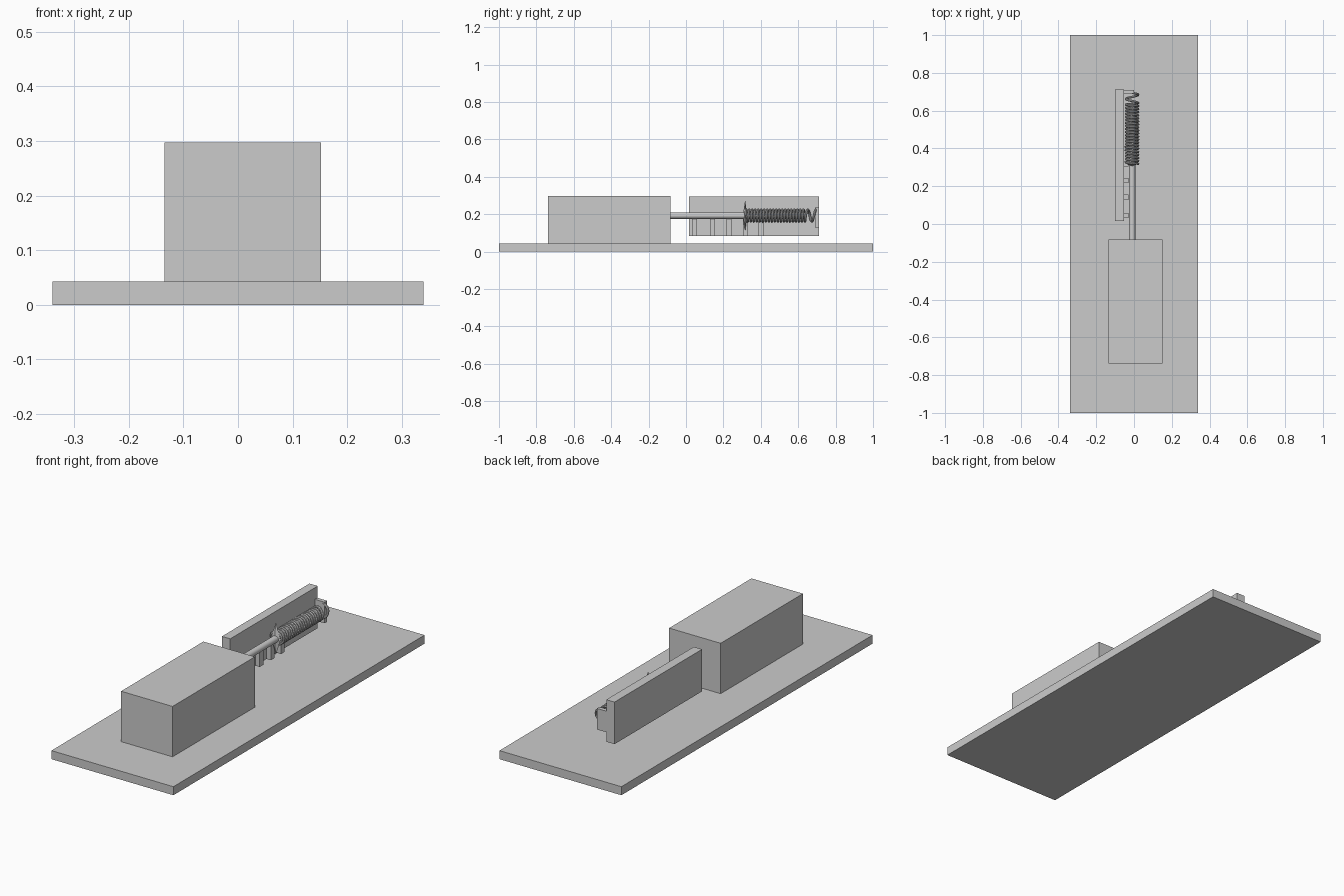
import bpy, bmesh, math
from mathutils import Matrix, Vector

if "Cube" in bpy.data.objects:
    bpy.data.objects.remove(bpy.data.objects["Cube"])

AX, AZ = -0.01, 0.193  # axis shared by rod and spring


def box(name, x0, x1, y0, y1, z0, z1):
    bm = bmesh.new()
    bmesh.ops.create_cube(bm, size=1)
    bmesh.ops.scale(bm, vec=(x1 - x0, y1 - y0, z1 - z0), verts=bm.verts)
    bmesh.ops.translate(bm, vec=((x0 + x1) / 2, (y0 + y1) / 2, (z0 + z1) / 2), verts=bm.verts)
    return finish(name, bm)


def finish(name, bm):
    me = bpy.data.meshes.new(name)
    bm.to_mesh(me)
    bm.free()
    ob = bpy.data.objects.new(name, me)
    bpy.context.collection.objects.link(ob)
    return ob


def smooth(ob):
    bpy.ops.object.select_all(action='DESELECT')
    ob.select_set(True)
    bpy.context.view_layer.objects.active = ob
    bpy.ops.object.shade_smooth_by_angle()


# Base, housing and scale plate with its end stop
box("base_plate", -0.34, 0.34, -1, 1, 0, 0.043)
box("housing", -0.135, 0.152, -0.738, -0.083, 0.043, 0.297)
box("scale_plate", -0.10, -0.054, 0.015, 0.712, 0.083, 0.295)
box("end_stop", -0.054, 0.0, 0.69, 0.71, 0.13, 0.236)

# Scale marks along the plate
for i, y in enumerate((0.045, 0.142, 0.23, 0.318, 0.40)):
    box(f"scale_mark_{i + 1}", -0.054, -0.03, y - 0.014, y + 0.014, 0.083, 0.177)

# Push rod, running into the spring
bm = bmesh.new()
bmesh.ops.create_cone(bm, cap_ends=True, segments=32, radius1=0.017, radius2=0.017, depth=0.73)
bmesh.ops.rotate(bm, cent=(0, 0, 0), matrix=Matrix.Rotation(math.pi / 2, 3, 'X'), verts=bm.verts)
bmesh.ops.translate(bm, vec=(AX, 0.275, AZ), verts=bm.verts)
smooth(finish("push_rod", bm))

# Double-pointed needle
bm = bmesh.new()
bmesh.ops.create_cone(bm, cap_ends=False, segments=4, radius1=1, radius2=0, depth=1,
                      matrix=Matrix.Translation((0, 0, 0.5)))
for v in bm.verts:
    v.co = Vector((AX + v.co.x * 0.026, 0.316 + v.co.y * 0.012, AZ + v.co.z * 0.082))
geo = bmesh.ops.duplicate(bm, geom=bm.verts[:] + bm.edges[:] + bm.faces[:])["geom"]
for v in geo:
    if isinstance(v, bmesh.types.BMVert):
        v.co.z = 2 * AZ - v.co.z
bmesh.ops.remove_doubles(bm, verts=bm.verts, dist=1e-5)
bmesh.ops.recalc_face_normals(bm, faces=bm.faces)
finish("needle", bm)

# Spring: compressed coils, then one stretched turn to the end stop
TURNS, STEPS = 20, 24
cu = bpy.data.curves.new("spring", 'CURVE')
cu.dimensions = '3D'
cu.bevel_depth = 0.0065
cu.bevel_resolution = 2
cu.use_fill_caps = True
sp = cu.splines.new('POLY')
n = int((TURNS + 1.25) * STEPS)
sp.points.add(n)
for i in range(n + 1):
    t = i / STEPS
    y = 0.318 + 0.322 * min(t / TURNS, 1) + 0.055 * max(t - TURNS, 0) / 1.25
    a = 2 * math.pi * t
    sp.points[i].co = (AX + 0.032 * math.cos(a), y, AZ + 0.032 * math.sin(a), 1)
tmp = bpy.data.objects.new("spring", cu)
bpy.context.collection.objects.link(tmp)
bpy.ops.object.select_all(action='DESELECT')
tmp.select_set(True)
bpy.context.view_layer.objects.active = tmp
bpy.ops.object.convert(target='MESH')
smooth(bpy.context.view_layer.objects.active)
